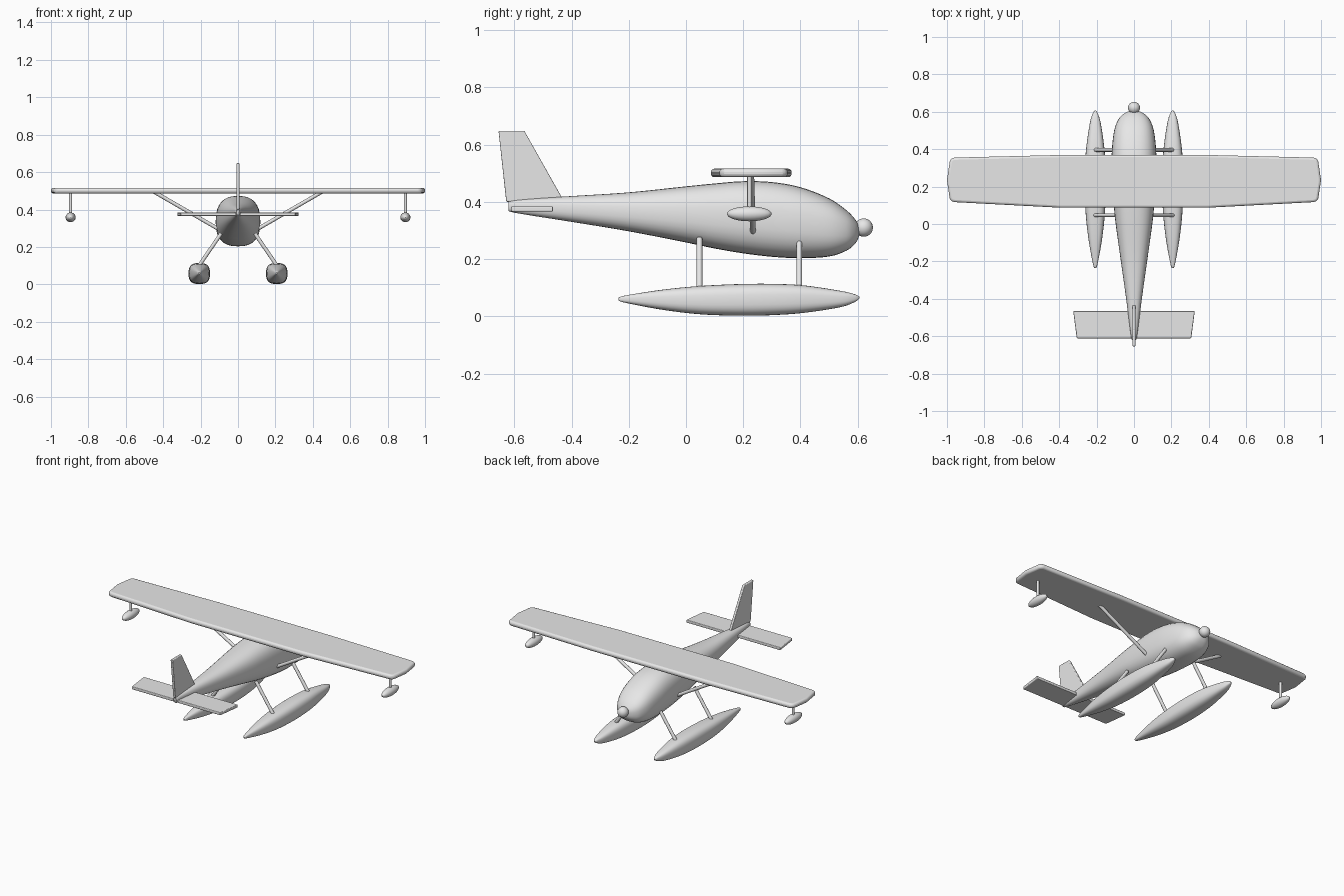
import bpy, bmesh, math
from mathutils import Vector

if "Cube" in bpy.data.objects:
    bpy.data.objects.remove(bpy.data.objects["Cube"])

grey = bpy.data.materials.new("light_grey")
grey.diffuse_color = (0.8, 0.8, 0.8, 1)
grey.use_nodes = True
grey.node_tree.nodes["Principled BSDF"].inputs["Base Color"].default_value = grey.diffuse_color


def finish(name, bm, smooth=True, bevel=0):
    bmesh.ops.recalc_face_normals(bm, faces=bm.faces)
    mesh = bpy.data.meshes.new(name)
    bm.to_mesh(mesh)
    bm.free()
    mesh.materials.append(grey)
    ob = bpy.data.objects.new(name, mesh)
    bpy.context.collection.objects.link(ob)
    if bevel:
        mod = ob.modifiers.new("rounded_edges", 'BEVEL')
        mod.width, mod.segments, mod.limit_method = bevel, 3, 'ANGLE'
        mod.angle_limit = math.radians(40)
    if smooth:
        bpy.ops.object.select_all(action='DESELECT')
        ob.select_set(True)
        bpy.context.view_layer.objects.active = ob
        bpy.ops.object.shade_smooth_by_angle(angle=math.radians(40))
    return ob


def spline(stations, steps=4):
    """Smooth the stations with a Catmull-Rom curve."""
    out = []
    for i in range(len(stations) - 1):
        quad = [stations[max(0, min(len(stations) - 1, i + k))] for k in (-1, 0, 1, 2)]
        for s in range(steps):
            t = s / steps
            out.append([0.5 * (2 * b + (c - a) * t + (2 * a - 5 * b + 4 * c - d) * t * t
                               + (3 * b - a - 3 * c + d) * t ** 3)
                        for a, b, c, d in zip(*quad)])
    return out + [list(stations[-1])]


def loft(name, stations, power, x=0, sides=32):
    """Skin superellipse rings; station = (y, top z, bottom z, half width)."""
    bm = bmesh.new()
    rings = []

    def pw(v):
        return math.copysign(abs(v) ** (2 / power), v)

    for y, top, bottom, w in spline(stations):
        ring = []
        for i in range(sides):
            a = 2 * math.pi * i / sides
            ring.append(bm.verts.new((x + w * pw(math.cos(a)), y,
                                      (top + bottom) / 2 + (top - bottom) / 2 * pw(math.sin(a)))))
        rings.append(ring)
    for r, q in zip(rings, rings[1:]):
        for i in range(sides):
            j = (i + 1) % sides
            bm.faces.new((r[i], r[j], q[j], q[i]))
    bm.faces.new(rings[0])
    bm.faces.new(rings[-1])
    return finish(name, bm)


def plate(name, outline, direction, bevel):
    """Extrude a flat outline along direction."""
    bm = bmesh.new()
    face = bm.faces.new([bm.verts.new(p) for p in outline])
    res = bmesh.ops.extrude_face_region(bm, geom=[face])
    verts = [g for g in res["geom"] if isinstance(g, bmesh.types.BMVert)]
    bmesh.ops.translate(bm, verts=verts, vec=direction)
    return finish(name, bm, True, bevel)


def rod(name, a, b, r):
    a, b = Vector(a), Vector(b)
    bm = bmesh.new()
    bmesh.ops.create_cone(bm, cap_ends=True, segments=16, radius1=r, radius2=r, depth=(b - a).length)
    ob = finish(name, bm)
    ob.location = (a + b) / 2
    ob.rotation_euler = (b - a).to_track_quat('Z', 'Y').to_euler()


def ellipsoid(name, centre, radii):
    bm = bmesh.new()
    bmesh.ops.create_uvsphere(bm, u_segments=24, v_segments=16, radius=1)
    bmesh.ops.scale(bm, vec=radii, verts=bm.verts)
    bmesh.ops.translate(bm, vec=centre, verts=bm.verts)
    finish(name, bm)


# Fuselage, tail to nose
loft("fuselage", [
    (-0.617, 0.395, 0.372, 0.006), (-0.60, 0.406, 0.362, 0.016), (-0.40, 0.420, 0.330, 0.042),
    (-0.20, 0.433, 0.297, 0.070), (0.0, 0.454, 0.258, 0.098), (0.10, 0.464, 0.237, 0.108),
    (0.20, 0.472, 0.220, 0.115), (0.30, 0.469, 0.208, 0.119), (0.40, 0.451, 0.203, 0.118),
    (0.50, 0.412, 0.209, 0.106), (0.56, 0.371, 0.229, 0.083), (0.59, 0.340, 0.253, 0.054),
    (0.603, 0.318, 0.275, 0.026), (0.606, 0.300, 0.292, 0.005)], 2.5)
ellipsoid("nose_spinner", (0, 0.621, 0.31), (0.032, 0.032, 0.032))

# Wing with tapered outer panels and blunt pointed tips
half = [(0.39, 0.369), (0.96, 0.355), (0.977, 0.350), (0.985, 0.335), (1.0, 0.235),
        (0.985, 0.135), (0.977, 0.122), (0.96, 0.117), (0.39, 0.087)]
outline = half + [(-x, y) for x, y in reversed(half)]
plate("wing", [(x, y, 0.486) for x, y in outline], (0, 0, 0.03), 0.012)

# Tail surfaces
plate("horizontal_stabilizer", [(-0.325, -0.465, 0.366), (0.325, -0.465, 0.366),
                                (0.306, -0.611, 0.366), (-0.306, -0.611, 0.366)], (0, 0, 0.018), 0.004)
plate("vertical_fin", [(-0.008, -0.628, 0.40), (-0.008, -0.425, 0.40),
                       (-0.008, -0.565, 0.648), (-0.008, -0.655, 0.648)], (0.016, 0, 0), 0.004)

for s, side in ((-1, "left"), (1, "right")):
    # Main floats and their struts
    loft(side + "_float", [
        (-0.236, 0.064, 0.056, 0.004), (-0.215, 0.072, 0.048, 0.012), (-0.09, 0.092, 0.024, 0.035),
        (0.05, 0.106, 0.007, 0.051), (0.20, 0.113, 0.002, 0.057), (0.32, 0.113, 0.005, 0.055),
        (0.42, 0.107, 0.013, 0.047), (0.54, 0.089, 0.032, 0.029), (0.59, 0.077, 0.050, 0.014),
        (0.606, 0.068, 0.062, 0.003)], 2.8, 0.207 * s)
    for y, end in ((0.047, "rear"), (0.396, "front")):
        rod(f"{side}_{end}_float_strut", (0.215 * s, y, 0.09), (0.09 * s, y, 0.272), 0.01)
    # Wing brace and tip float
    rod(side + "_wing_strut", (0.45 * s, 0.228, 0.495), (0.10 * s, 0.234, 0.293), 0.01)
    rod(side + "_tip_float_strut", (0.895 * s, 0.222, 0.36), (0.895 * s, 0.222, 0.49), 0.008)
    ellipsoid(side + "_tip_float", (0.895 * s, 0.221, 0.358), (0.027, 0.078, 0.026))
